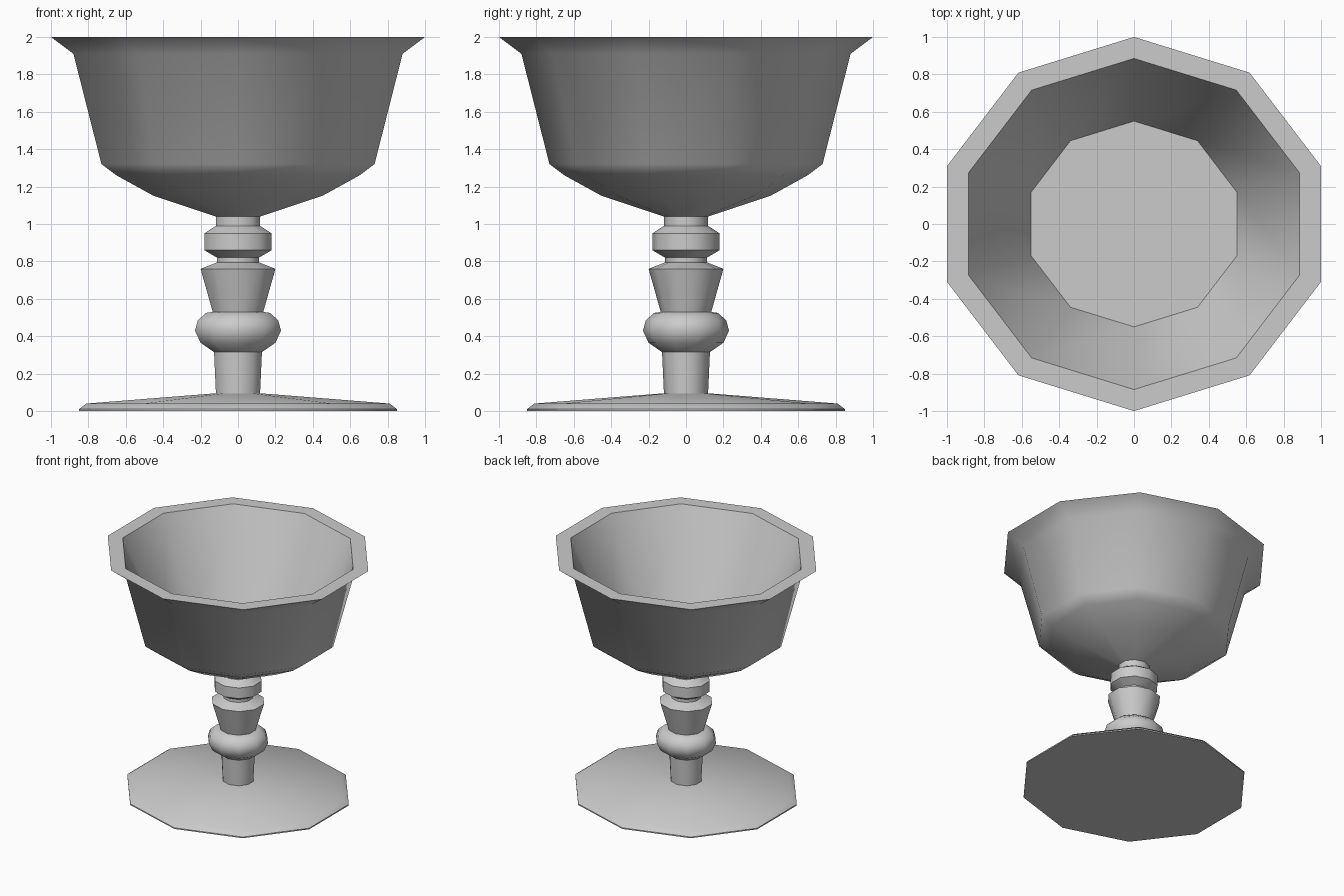
import bpy, bmesh
from math import sin, cos, pi, radians

if "Cube" in bpy.data.objects:
    bpy.data.objects.remove(bpy.data.objects["Cube"])

SIDES = 10
STRETCH = 1 / cos(pi / SIDES)   # widens x so the decagon is as wide as it is deep


def lathe(name, profile):
    """Spin an (r, z) profile, listed with the outside on its right, into a ten-sided part."""
    bm = bmesh.new()
    rings = []
    for r, z in profile:
        if r == 0:
            rings.append([bm.verts.new((0, 0, z))] * SIDES)
        else:
            rings.append([bm.verts.new((r * STRETCH * sin(2 * pi * i / SIDES),
                                        -r * cos(2 * pi * i / SIDES), z))
                          for i in range(SIDES)])
    for a, b in zip(rings, rings[1:]):
        for i in range(SIDES):
            j = (i + 1) % SIDES
            bm.faces.new(list(dict.fromkeys((a[i], a[j], b[j], b[i]))))
    mesh = bpy.data.meshes.new(name)
    bm.to_mesh(mesh)
    bm.free()
    obj = bpy.data.objects.new(name, mesh)
    bpy.context.collection.objects.link(obj)
    bpy.ops.object.select_all(action='DESELECT')
    obj.select_set(True)
    bpy.context.view_layer.objects.active = obj
    bpy.ops.object.shade_smooth_by_angle(angle=radians(42))
    return obj


# Flat foot with a bevelled edge
lathe("foot", [(0, 0), (0.85, 0), (0.85, 0.01), (0.81, 0.04), (0.118, 0.095)])

# Turned stem: shaft, bulb, flared cup, collar, neck
lathe("stem", [(0.118, 0.095), (0.128, 0.315), (0.20, 0.365), (0.23, 0.43),
               (0.215, 0.485), (0.17, 0.525), (0.135, 0.53), (0.20, 0.76),
               (0.112, 0.795), (0.112, 0.82), (0.18, 0.86), (0.18, 0.95),
               (0.118, 0.99), (0.118, 1.04)])

# Bowl: outer wall, lip, flat rim, inner wall, floor
lathe("bowl", [(0.118, 1.04), (0.45, 1.15), (0.65, 1.26), (0.73, 1.32),
               (0.88, 1.91), (1.0, 2.0), (0.885, 2.0), (0.55, 1.26), (0, 1.26)])
